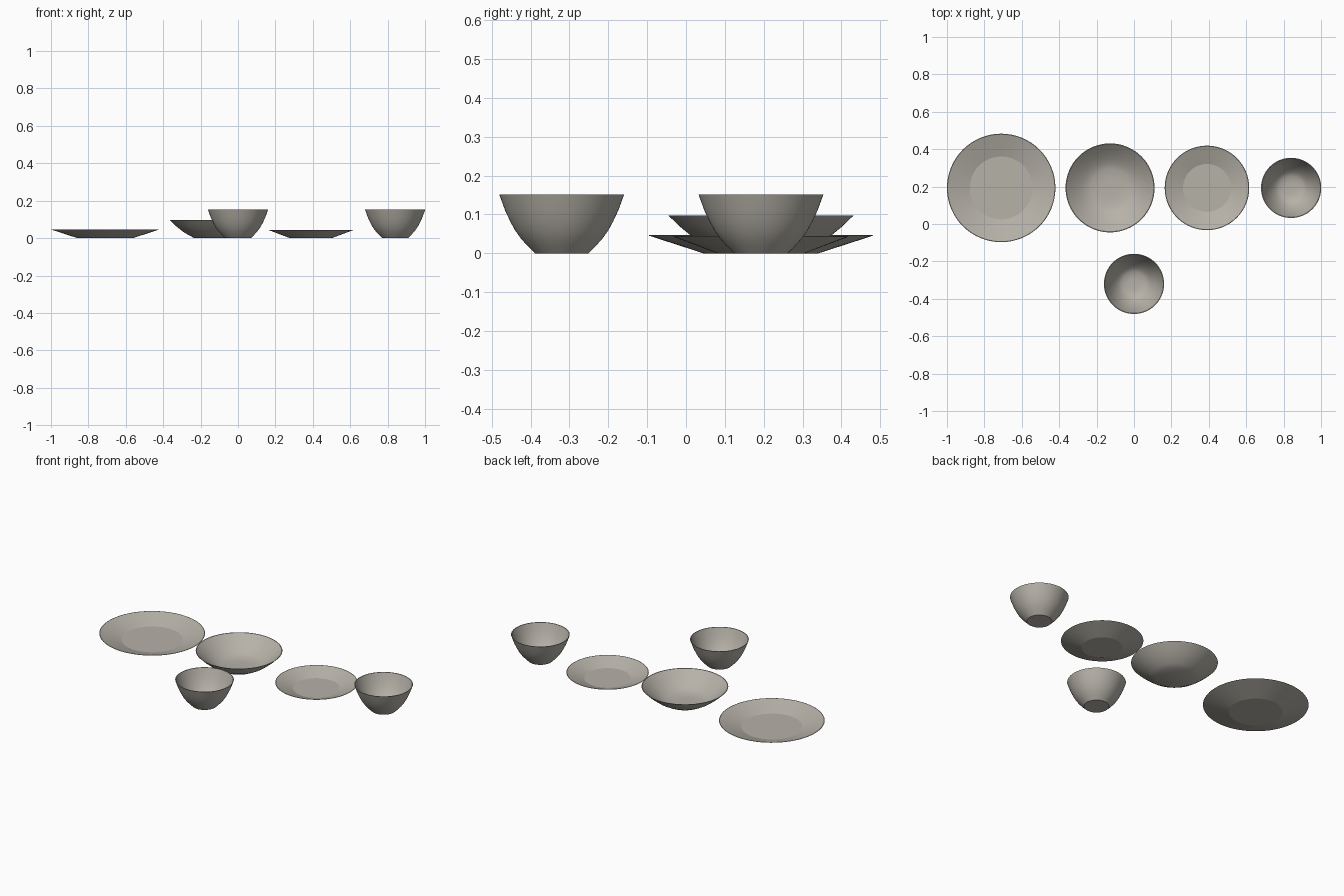
import bpy, bmesh, math

if "Cube" in bpy.data.objects:
    bpy.data.objects.remove(bpy.data.objects["Cube"])

mat = bpy.data.materials.new("warm grey ceramic")
mat.diffuse_color = (0.47, 0.445, 0.395, 1)
mat.use_nodes = True
mat.node_tree.nodes["Principled BSDF"].inputs["Base Color"].default_value = mat.diffuse_color

SEG = 64


def lathe(name, outer, inner, x, y, sharp):
    """Spin a closed profile (outer wall going up, inner wall going down) about z."""
    bm = bmesh.new()
    rings = []
    for r, z in outer + inner:
        rings.append([bm.verts.new((x + r * math.cos(2 * math.pi * i / SEG),
                                    y + r * math.sin(2 * math.pi * i / SEG), z))
                      for i in range(SEG)])
    for a, b in zip(rings, rings[1:]):
        for i in range(SEG):
            j = (i + 1) % SEG
            bm.faces.new((a[i], a[j], b[j], b[i]))
    bm.faces.new(rings[0][::-1])   # underside
    bm.faces.new(rings[-1])        # inner floor
    bmesh.ops.recalc_face_normals(bm, faces=bm.faces)
    me = bpy.data.meshes.new(name)
    bm.to_mesh(me)
    bm.free()
    me.materials.append(mat)
    me.polygons.foreach_set("use_smooth", [True] * len(me.polygons))
    me.set_sharp_from_angle(angle=math.radians(sharp))
    ob = bpy.data.objects.new(name, me)
    bpy.context.collection.objects.link(ob)
    return ob


# Plates: flat floor with a straight sloping rim
lathe("dinner_plate", [(0.148, 0), (0.29, 0.046)],
      [(0.287, 0.047), (0.168, 0.009)], -0.71, 0.193, 12)
lathe("side_plate", [(0.112, 0), (0.226, 0.043)],
      [(0.223, 0.044), (0.128, 0.009)], 0.39, 0.193, 12)

# Wide shallow serving bowl
lathe("serving_bowl",
      [(0.105, 0), (0.132, 0.014), (0.158, 0.029), (0.181, 0.046), (0.209, 0.069), (0.238, 0.097)],
      [(0.234, 0.097), (0.205, 0.071), (0.177, 0.049), (0.154, 0.033), (0.129, 0.019),
       (0.102, 0.009), (0.05, 0.006)], -0.128, 0.193, 32)

# Two matching deep bowls
for name, x, y in (("deep_bowl_right", 0.84, 0.193), ("deep_bowl_front", 0.0, -0.32)):
    lathe(name,
          [(0.069, 0), (0.088, 0.019), (0.105, 0.038), (0.120, 0.059), (0.133, 0.083),
           (0.146, 0.111), (0.161, 0.152)],
          [(0.157, 0.152), (0.142, 0.112), (0.129, 0.085), (0.116, 0.062), (0.101, 0.042),
           (0.084, 0.023), (0.064, 0.010), (0.03, 0.006)], x, y, 32)
